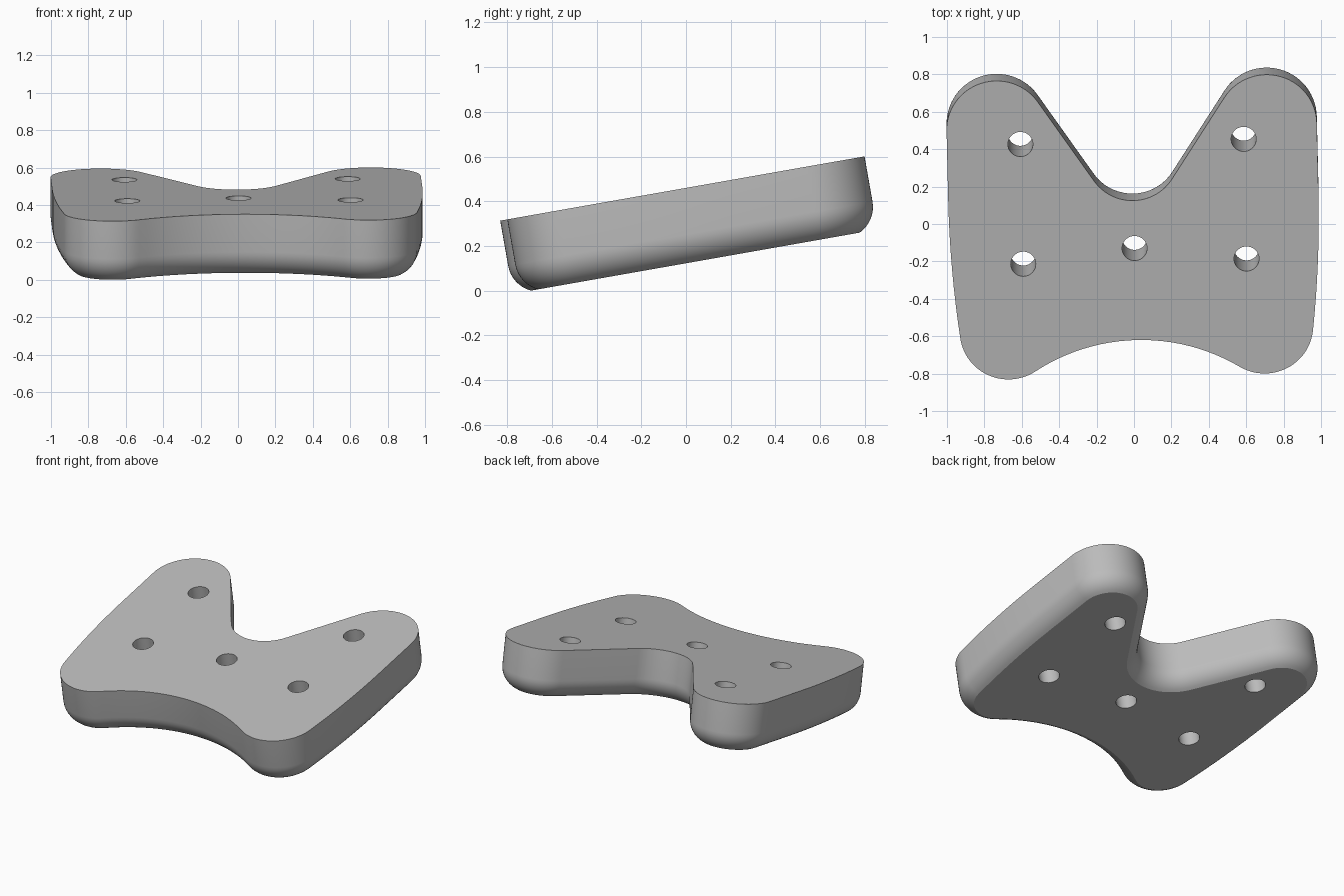
import bpy, bmesh
from math import radians, cos, sin
from mathutils import Matrix, Vector

cube = bpy.data.objects.get("Cube")
if cube:
    bpy.data.objects.remove(cube, do_unlink=True)

THICK = 0.332
TILT = Matrix.Translation((0, 0, 0.46)) @ Matrix.Rotation(radians(10), 4, 'X') @ Matrix.Rotation(radians(1.35), 4, 'Z')

grey = bpy.data.materials.new("grey")
grey.use_nodes = True
grey.diffuse_color = (0.5, 0.5, 0.5, 1)
grey.node_tree.nodes["Principled BSDF"].inputs["Base Color"].default_value = (0.5, 0.5, 0.5, 1)


def arc(cx, cy, r, start, end, steps, side=1):
    """Points with outward normals; side -1 marks a hollow arc."""
    out = []
    for i in range(steps + 1):
        a = radians(start + (end - start) * i / steps)
        n = Vector((cos(a), sin(a)))
        out.append((Vector((cx, cy)) + n * r, n * side))
    return out


def make_object(name, bm):
    bmesh.ops.recalc_face_normals(bm, faces=bm.faces)
    bm.transform(TILT)
    mesh = bpy.data.meshes.new(name)
    bm.to_mesh(mesh)
    bm.free()
    obj = bpy.data.objects.new(name, mesh)
    bpy.context.collection.objects.link(obj)
    mesh.materials.append(grey)
    return obj


# Half outline: back notch, back lobe, bowed side, front lobe, front hollow
half = (arc(0, 0.377, 0.25, -90, -33.7, 12, -1)
        + arc(0.722, 0.526, 0.268, 146.3, 0, 28)
        + arc(-5.02, 0.15, 6.01, 0, -7.17, 8)
        + arc(0.685, -0.568, 0.26, -7.17, -122.3, 22)[1:]
        + arc(0, -1.653, 1.023, 57.7, 90, 12, -1)[1:])
mirror = [(Vector((-p.x, p.y)), Vector((-n.x, n.y))) for p, n in half[-2:0:-1]]
outline = half + mirror

# Wall levels: straight side, then a rounded lower edge
ROUND, SWEEP, STEPS = 0.14, 65, 8
levels = [(0, 0)]
for i in range(STEPS + 1):
    a = radians(SWEEP * i / STEPS)
    levels.append((ROUND * (1 - cos(a)), THICK - ROUND * (sin(radians(SWEEP)) - sin(a))))

# Plate body
bm = bmesh.new()
rings = [[bm.verts.new((p.x - n.x * inset, p.y - n.y * inset, -depth)) for p, n in outline]
         for inset, depth in levels]
for upper, lower in zip(rings, rings[1:]):
    for i in range(len(outline)):
        bm.faces.new((upper[i - 1], upper[i], lower[i], lower[i - 1]))
bm.faces.new(rings[0])
bm.faces.new(rings[-1])
plate = make_object("plate", bm)

# Screw holes, cut square to the plate
bm = bmesh.new()
for x, y in [(0, -0.132)] + [(s * 0.597, v) for s in (-1, 1) for v in (-0.203, 0.447)]:
    bmesh.ops.create_cone(bm, cap_ends=True, segments=40, radius1=0.067, radius2=0.067,
                          depth=1, matrix=Matrix.Translation((x, y, -THICK / 2)))
cutter = make_object("hole_cutter", bm)
cutter.hide_render = True

cut = plate.modifiers.new("holes", 'BOOLEAN')
cut.operation = 'DIFFERENCE'
cut.solver = 'EXACT'
cut.object = cutter
bpy.ops.object.select_all(action='DESELECT')
plate.select_set(True)
bpy.context.view_layer.objects.active = plate
bpy.ops.object.modifier_apply(modifier=cut.name)
bpy.data.objects.remove(cutter, do_unlink=True)

bpy.ops.object.shade_smooth_by_angle(angle=radians(20))
